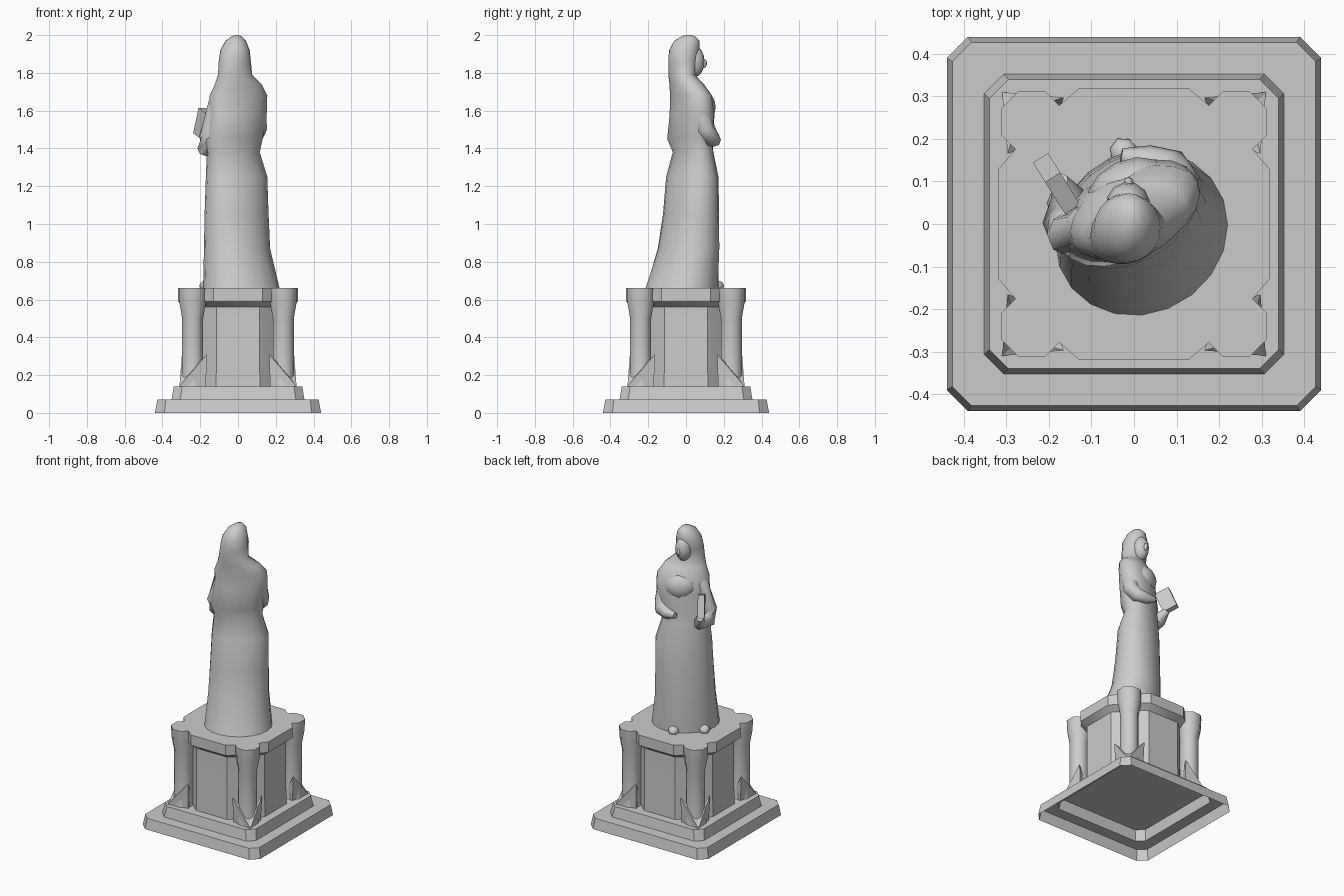
import bpy, bmesh
from math import sin, cos, pi, radians
from mathutils import Vector, Matrix

if "Cube" in bpy.data.objects:
    bpy.data.objects.remove(bpy.data.objects["Cube"])


def finish(name, bm, smooth=None):
    bmesh.ops.recalc_face_normals(bm, faces=bm.faces[:])
    me = bpy.data.meshes.new(name)
    bm.to_mesh(me)
    bm.free()
    ob = bpy.data.objects.new(name, me)
    bpy.context.collection.objects.link(ob)
    if smooth:
        bpy.ops.object.select_all(action='DESELECT')
        ob.select_set(True)
        bpy.context.view_layer.objects.active = ob
        bpy.ops.object.shade_smooth_by_angle(angle=radians(smooth))
    return ob


def loft(name, rings, bottom=True, top=True, smooth=None):
    bm = bmesh.new()
    vs = [[bm.verts.new(p) for p in r] for r in rings]
    n = len(vs[0])
    for a, b in zip(vs, vs[1:]):
        for i in range(n):
            j = (i + 1) % n
            bm.faces.new((a[i], a[j], b[j], b[i]))
    if bottom:
        bm.faces.new(vs[0])
    if top:
        bm.faces.new(vs[-1])
    return finish(name, bm, smooth)


def octagon(h, c, z):
    """Square of half-width h with corners cut by c."""
    k = h - c
    return [(h, -k, z), (h, k, z), (k, h, z), (-k, h, z),
            (-h, k, z), (-h, -k, z), (-k, -h, z), (k, -h, z)]


def tube(name, path, radii, n=8):
    pts = [Vector(p) for p in path]
    rings = []
    for i, p in enumerate(pts):
        t = pts[min(i + 1, len(pts) - 1)] - pts[max(i - 1, 0)]
        q = t.to_track_quat('Z', 'Y')
        rings.append([p + q @ Vector((cos(2*pi*k/n), sin(2*pi*k/n), 0)) * radii[i]
                      for k in range(n)])
    return loft(name, rings, smooth=60)


def blob(name, loc, size, rot=0, seg=12):
    bm = bmesh.new()
    m = (Matrix.Translation(loc) @ Matrix.Rotation(radians(rot), 4, 'Z')
         @ Matrix.Diagonal((*size, 1)))
    bmesh.ops.create_uvsphere(bm, u_segments=seg, v_segments=8, radius=1, matrix=m)
    return finish(name, bm, 60)


# stepped plinth, open underneath
loft("plinth", [octagon(.44, .05, 0), octagon(.427, .045, .07),
                octagon(.352, .045, .0701), octagon(.34, .045, .14)], bottom=False)

# pedestal body flaring into its cap
quarter = [(.318, .13), (.268, .188), (.188, .268), (.13, .318)]
outline = []
for k in range(4):
    for x, y in quarter:
        v = Matrix.Rotation(k * pi / 2, 2) @ Vector((x, y))
        outline.append((v.x, v.y))
loft("pedestal", [[(x*s, y*s, z) for x, y in outline]
                  for s, z in ((.89, .14), (.88, .3), (.88, .56), (1, .59), (1, .66))],
     bottom=False, smooth=30)

# corner pillars and the leaf-shaped feet around them
claw = [(.31, .31, .14), (.17, .29, .14), (.165, .297, .31), (.268, .268, .21),
        (.297, .165, .31), (.29, .17, .14), (.2, .2, .14)]
claw_faces = [(0, 3, 2), (0, 2, 1), (0, 4, 3), (0, 5, 4), (2, 3, 6),
              (3, 4, 6), (1, 2, 6), (4, 5, 6), (0, 1, 6, 5)]
for i, (sx, sy) in enumerate(((1, 1), (-1, 1), (-1, -1), (1, -1))):
    rings = [[(sx*.24 + r*cos((k+.5)*pi/4), sy*.24 + r*sin((k+.5)*pi/4), z) for k in range(8)]
             for r, z in ((.07, .14), (.06, .22), (.06, .5), (.076, .585), (.079, .66))]
    loft(f"corner_pillar_{i}", rings, smooth=50)
    bm = bmesh.new()
    vs = [bm.verts.new((x*sx, y*sy, z)) for x, y, z in claw]
    for f in claw_faces:
        bm.faces.new([vs[j] for j in f])
    finish(f"leaf_foot_{i}", bm)

# robed body: z, x range, y range, skew of the oval
sections = [
    (.66, -.185, .22, -.215, .172, .10), (.87, -.18, .17, -.15, .177, .22),
    (1.05, -.177, .162, -.122, .175, .28), (1.25, -.17, .155, -.105, .172, .32),
    (1.38, -.165, .115, -.07, .145, .38), (1.45, -.175, .13, -.1, .14, .4),
    (1.58, -.155, .152, -.087, .152, .4), (1.68, -.15, .155, -.085, .138, .42),
    (1.74, -.122, .125, -.088, .095, .35), (1.79, -.106, .075, -.094, .048, .2),
    (1.86, -.102, .068, -.094, .062, .1), (1.92, -.094, .062, -.09, .072, 0),
    (1.97, -.066, .042, -.062, .072, 0), (1.993, -.035, .02, -.025, .05, 0),
    (2.0, -.015, .005, 0, .03, 0)]
N = 20
rings = []
for z, x0, x1, y0, y1, skew in sections:
    ring = []
    for k in range(N):
        t = 2 * pi * k / N
        ring.append(((x0+x1)/2 + (x1-x0)/2*cos(t), (y0+y1)/2 + (y1-y0)/2*sin(t + skew), z))
    rings.append(ring)
loft("robed_figure", rings, smooth=60)

# face, nose and chest
blob("face", (-.014, .045, 1.86), (.052, .054, .082), 10)
blob("nose", (-.012, .095, 1.85), (.012, .016, .024), 10, 8)
blob("chest", (-.015, .085, 1.62), (.1, .065, .085), 25)

# sleeves and hands
tube("book_arm", [(-.1, 0, 1.7), (-.115, 0, 1.64), (-.155, -.025, 1.46), (-.165, .0, 1.4),
                  (-.15, .065, 1.4), (-.175, .1, 1.45)],
     [.025, .045, .05, .05, .045, .022])
tube("folded_arm", [(.09, .05, 1.71), (.1, .065, 1.65), (.105, .1, 1.5), (.085, .13, 1.455),
                    (.03, .15, 1.445), (-.03, .16, 1.45)],
     [.025, .048, .05, .048, .036, .018])

# book held at the side
bm = bmesh.new()
bmesh.ops.create_cube(bm, size=1, matrix=Matrix.Translation((-.182, .095, 1.53))
                      @ Matrix.Rotation(radians(32), 4, 'Z')
                      @ Matrix.Rotation(radians(22), 4, 'X')
                      @ Matrix.Diagonal((.042, .095, .145, 1)))
finish("book", bm)

# shoe tips under the hem
blob("shoe_a", (-.02, .16, .672), (.035, .045, .03), 25, 8)
blob("shoe_b", (-.165, .04, .672), (.035, .045, .03), 40, 8)
